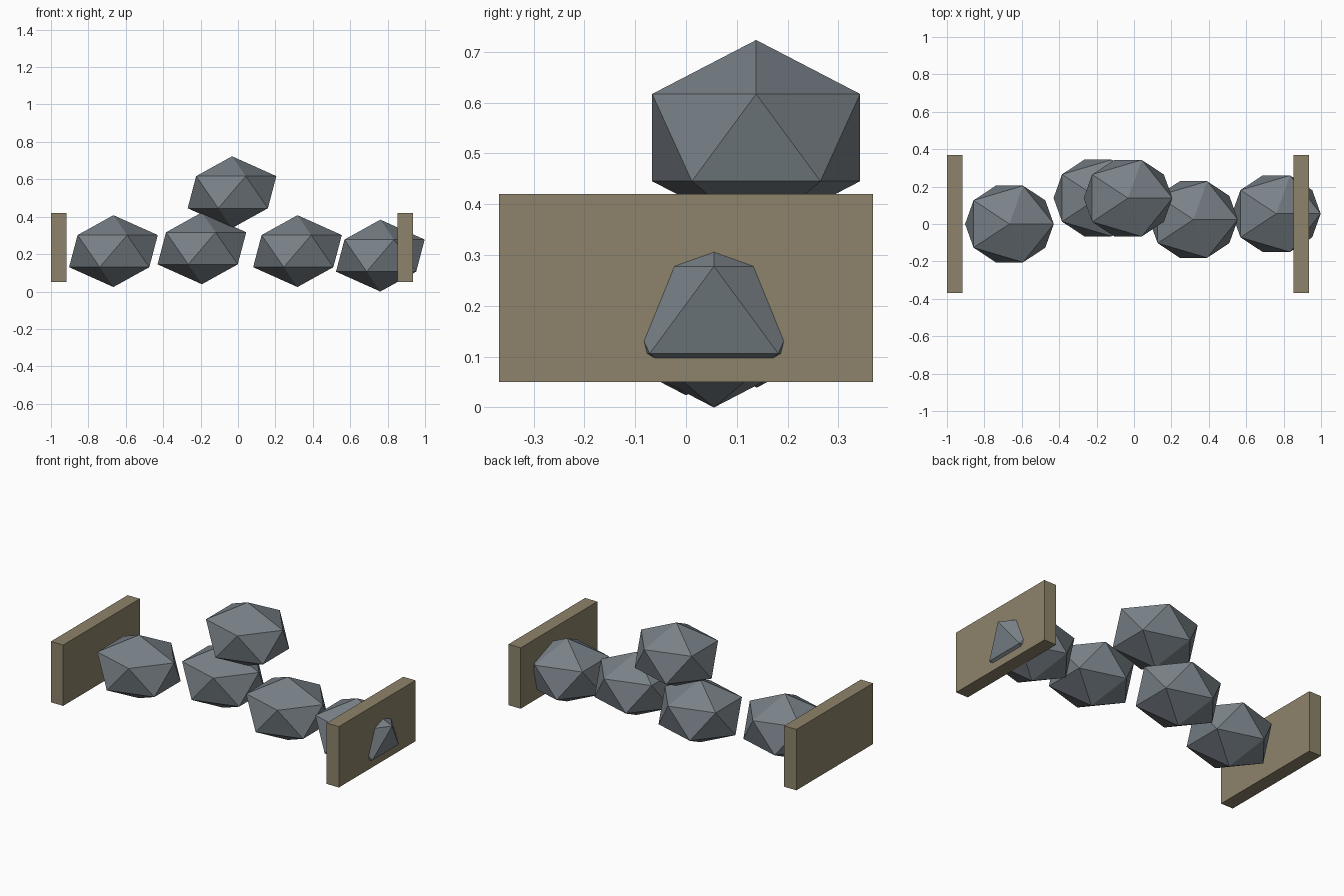
import bpy

if "Cube" in bpy.data.objects:
    bpy.data.objects.remove(bpy.data.objects["Cube"])

def material(name, rgb):
    m = bpy.data.materials.new(name)
    m.diffuse_color = (*rgb, 1)
    m.use_nodes = True
    m.node_tree.nodes["Principled BSDF"].inputs["Base Color"].default_value = m.diffuse_color
    return m

stone = material("slate grey", (0.19, 0.22, 0.245))
wood = material("weathered wood", (0.27, 0.23, 0.145))

def finish(name, mat):
    ob = bpy.context.object
    ob.name = name
    ob.data.materials.append(mat)

# Flat-shaded boulders: four in a row, one resting on top
boulders = [(-0.666, 0.0, 0.216), (-0.193, 0.139, 0.231), (0.318, 0.024, 0.216),
            (0.761, 0.055, 0.192), (-0.032, 0.138, 0.531)]
for i, pos in enumerate(boulders):
    bpy.ops.mesh.primitive_ico_sphere_add(subdivisions=1, radius=1, location=pos)
    bpy.context.object.scale = (0.265, 0.2405, 0.192)
    finish(f"boulder_{i + 1}", stone)

# Upright end boards
for name, x in (("left_board", -0.959), ("right_board", 0.895)):
    bpy.ops.mesh.primitive_cube_add(size=1, location=(x, 0, 0.235))
    bpy.context.object.scale = (0.082, 0.736, 0.37)
    finish(name, wood)
